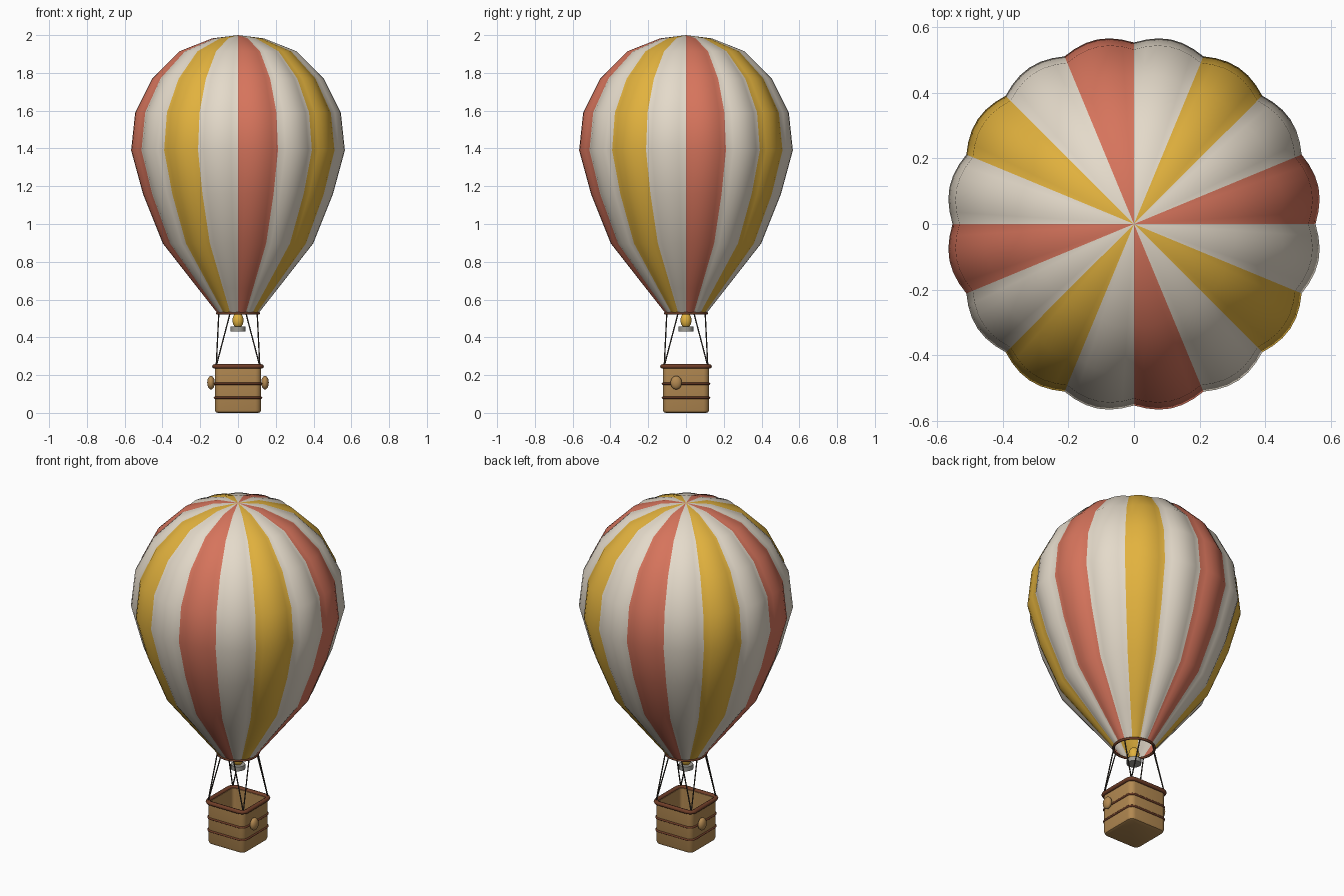
import bpy
import bmesh
from math import sin, cos, pi, radians
from mathutils import Vector

cube = bpy.data.objects.get("Cube")
if cube:
    bpy.data.objects.remove(cube, do_unlink=True)


def srgb(c):
    return tuple((v / 255 / 12.92) if v < 11 else ((v / 255 + 0.055) / 1.055) ** 2.4 for v in c)


def material(name, *rgb):
    mat = bpy.data.materials.new(name)
    mat.use_nodes = True
    color = (*srgb(rgb), 1)
    mat.diffuse_color = color
    mat.node_tree.nodes["Principled BSDF"].inputs["Base Color"].default_value = color
    return mat


coral = material("coral fabric", 214, 116, 92)
cream = material("cream fabric", 228, 218, 202)
gold = material("golden yellow", 226, 178, 62)
wicker = material("wicker tan", 180, 138, 82)
leather = material("brown leather", 112, 62, 40)
metal = material("grey metal", 160, 158, 150)
rope = material("dark rope", 58, 52, 46)


def finish(obj, name, mats, angle=40):
    obj.name = name
    for m in mats:
        obj.data.materials.append(m)
    bpy.ops.object.select_all(action="DESELECT")
    obj.select_set(True)
    bpy.context.view_layer.objects.active = obj
    bpy.ops.object.shade_smooth_by_angle(angle=radians(angle))
    return obj


def add_mesh(name, bm, mats, angle=40):
    bmesh.ops.recalc_face_normals(bm, faces=bm.faces)
    mesh = bpy.data.meshes.new(name)
    bm.to_mesh(mesh)
    bm.free()
    obj = bpy.data.objects.new(name, mesh)
    bpy.context.collection.objects.link(obj)
    return finish(obj, name, mats, angle)


def loft(bm, rings, closed=False):
    """Bridge equal-length rings of points with quads."""
    loops = [[bm.verts.new(p) for p in ring] for ring in rings]
    pairs = list(zip(loops, loops[1:]))
    if closed:
        pairs.append((loops[-1], loops[0]))
    for a, b in pairs:
        for i in range(len(a)):
            j = (i + 1) % len(a)
            bm.faces.new((a[i], a[j], b[j], b[i]))
    return loops


def rounded_square(half, corner, z, steps=5):
    pts = []
    for q in range(4):
        mid = pi / 4 + q * pi / 2
        c = Vector((cos(mid), sin(mid), 0)) * (half - corner) * 2 ** 0.5
        for s in range(steps + 1):
            a = q * pi / 2 + s / steps * pi / 2
            pts.append((c.x + corner * cos(a), c.y + corner * sin(a), z))
    return pts


# Envelope: sixteen bulging gores
GORES, SUB = 16, 6
profile = [(0.108, 0.53), (0.208, 0.66), (0.389, 0.897), (0.491, 1.157), (0.553, 1.39),
           (0.532, 1.59), (0.444, 1.77), (0.304, 1.914), (0.133, 1.983)]


def gore_ring(r, z):
    n = GORES * SUB
    return [(k * cos(a), k * sin(a), z) for i in range(n)
            for a in [i * 2 * pi / n]
            for k in [r * (1 + 0.037 * sin(pi * (i % SUB) / SUB))]]


bm = bmesh.new()
top = loft(bm, [gore_ring(r, z) for r, z in profile])[-1]
crown = bm.verts.new((0, 0, 2))
for i in range(len(top)):
    bm.faces.new((top[i], top[(i + 1) % len(top)], crown))
count = GORES * SUB
for i, f in enumerate(bm.faces):
    f.material_index = (0, 1, 2, 1)[(i % count) // SUB % 4]
add_mesh("envelope", bm, [coral, cream, gold], 35)

# Mouth ring
bpy.ops.mesh.primitive_torus_add(major_radius=0.11, minor_radius=0.007, major_segments=48,
                                 minor_segments=8, location=(0, 0, 0.527))
finish(bpy.context.object, "mouth_ring", [leather], 60)

# Burner and flame
bpy.ops.mesh.primitive_cylinder_add(vertices=24, radius=0.039, depth=0.026, location=(0, 0, 0.444))
finish(bpy.context.object, "burner", [metal])
bpy.ops.mesh.primitive_uv_sphere_add(segments=20, ring_count=12, radius=1, location=(0, 0, 0.49))
flame = bpy.context.object
flame.scale = (0.029, 0.029, 0.042)
finish(flame, "flame", [gold], 60)

# Basket: hollow rounded box with wall thickness
shell = [(0.108, 0.022, 0.0), (0.118, 0.028, 0.004), (0.123, 0.032, 0.016), (0.123, 0.032, 0.246),
         (0.108, 0.02, 0.246), (0.108, 0.02, 0.025)]
bm = bmesh.new()
loops = loft(bm, [rounded_square(*s) for s in shell])
bm.faces.new(loops[0])
bm.faces.new(loops[-1])
add_mesh("basket", bm, [wicker])

# Basket rim and bands
for name, half, z, w, h in (("basket_rim", 0.124, 0.246, 0.013, 0.012),
                            ("upper_band", 0.123, 0.154, 0.006, 0.006),
                            ("lower_band", 0.123, 0.08, 0.006, 0.006)):
    bm = bmesh.new()
    rings = []
    for k in range(8):
        a = k * pi / 4
        off = w * cos(a)
        rings.append(rounded_square(half + off, 0.032 + off, z + h * sin(a)))
    loft(bm, rings, closed=True)
    add_mesh(name, bm, [leather], 60)

# Ropes: two from each basket corner to the mouth ring
for q in range(4):
    mid = pi / 4 + q * pi / 2
    low = Vector((cos(mid) * 0.163, sin(mid) * 0.163, 0.248))
    for side in (-1, 1):
        a = mid + side * pi / 8
        high = Vector((cos(a) * 0.11, sin(a) * 0.11, 0.527))
        d = high - low
        bpy.ops.mesh.primitive_cylinder_add(vertices=8, radius=0.0035, depth=d.length,
                                            location=(low + high) / 2)
        r = bpy.context.object
        r.rotation_euler = d.to_track_quat("Z", "Y").to_euler()
        finish(r, f"rope_{q + 1}_{'a' if side < 0 else 'b'}", [rope], 60)

# Sandbags on opposite sides
for name, s in (("left_sandbag", 1), ("right_sandbag", -1)):
    bpy.ops.mesh.primitive_uv_sphere_add(segments=20, ring_count=12, radius=1,
                                         location=(s * 0.143, s * -0.052, 0.16))
    bag = bpy.context.object
    bag.scale = (0.02, 0.03, 0.036)
    finish(bag, name, [wicker], 60)
